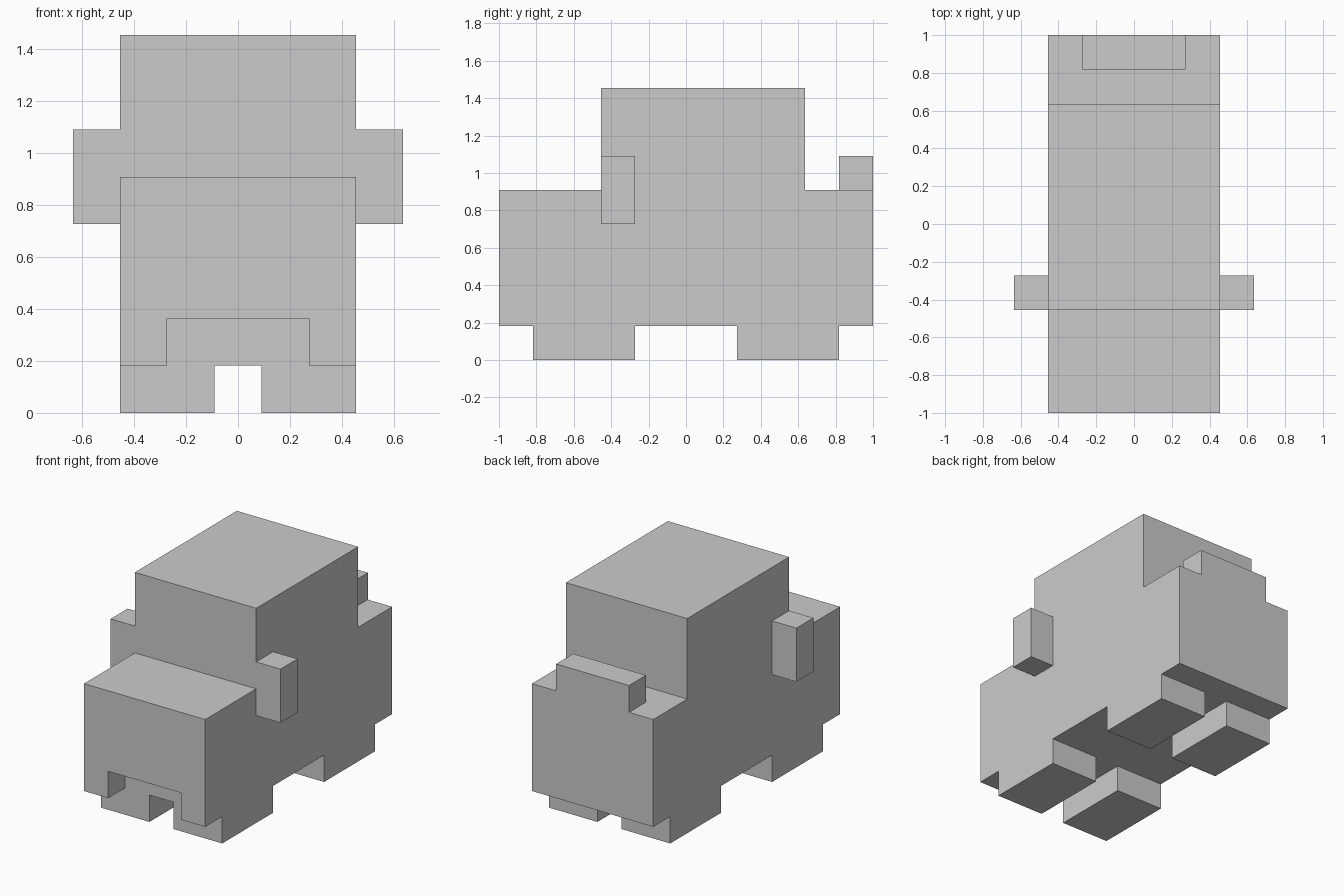
import bpy
import bmesh

if "Cube" in bpy.data.objects:
    bpy.data.objects.remove(bpy.data.objects["Cube"])

U = 2 / 11  # one block; the car is 11 blocks long


def box(name, x, y, z):
    """Box from (min, max) block ranges."""
    bm = bmesh.new()
    bmesh.ops.create_cube(bm, size=1)
    for v in bm.verts:
        v.co = [r[0 if c < 0 else 1] * U for c, r in zip(v.co, (x, y, z))]
    return add(name, bm)


def add(name, bm):
    bmesh.ops.recalc_face_normals(bm, faces=bm.faces)
    mesh = bpy.data.meshes.new(name)
    bm.to_mesh(mesh)
    bm.free()
    obj = bpy.data.objects.new(name, mesh)
    bpy.context.collection.objects.link(obj)
    return obj


# Body: side profile (hood, cabin, trunk) extruded across the width
profile = [(-5.5, 1), (5.5, 1), (5.5, 5), (3.5, 5), (3.5, 8),
           (-2.5, 8), (-2.5, 5), (-5.5, 5)]
bm = bmesh.new()
side = bm.faces.new([bm.verts.new((-2.5 * U, y * U, z * U)) for y, z in profile])
ext = bmesh.ops.extrude_face_region(bm, geom=[side], use_keep_orig=True)
moved = [g for g in ext["geom"] if isinstance(g, bmesh.types.BMVert)]
bmesh.ops.translate(bm, verts=moved, vec=(5 * U, 0, 0))
body = add("car_body", bm)

# Recess under the nose
cutter = box("nose_recess_cutter", (-1.5, 1.5), (-6.5, -4.5), (0, 2))
cutter.hide_render = True
cutter.hide_viewport = True
cut = body.modifiers.new("nose_recess", "BOOLEAN")
cut.operation = "DIFFERENCE"
cut.solver = "EXACT"
cut.object = cutter

# Wheels and side mirrors on both sides
for s, label in ((-1, "left"), (1, "right")):
    wheel_x = sorted((s * 0.5, s * 2.5))
    box(f"front_wheel_{label}", wheel_x, (-4.5, -1.5), (0, 1))
    box(f"rear_wheel_{label}", wheel_x, (1.5, 4.5), (0, 1))
    box(f"side_mirror_{label}", sorted((s * 2.5, s * 3.5)), (-2.5, -1.5), (4, 6))

# Raised block on the rear deck
box("rear_spoiler", (-1.5, 1.5), (4.5, 5.5), (5, 6))
